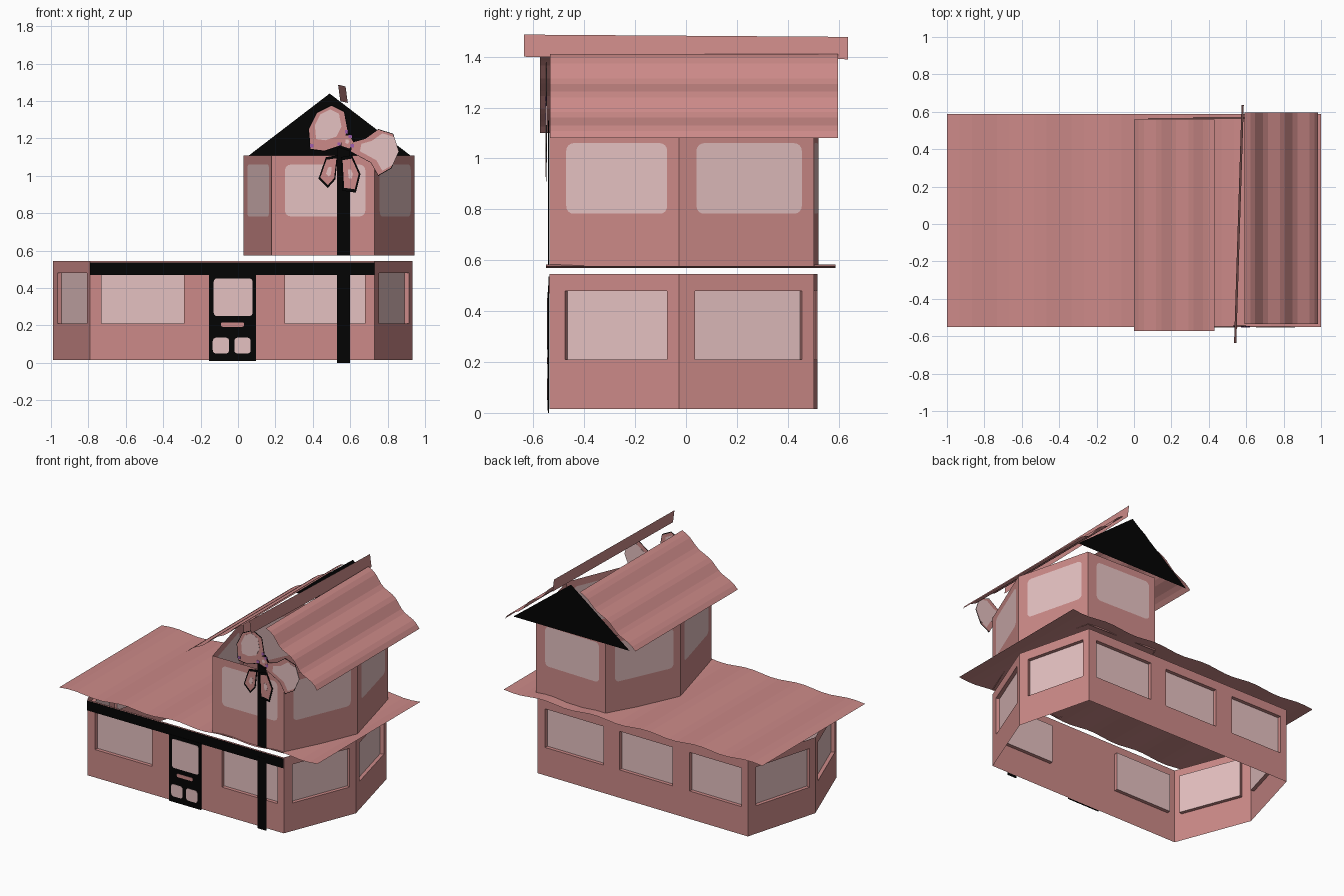
import bpy, bmesh, math
from mathutils import Vector

if "Cube" in bpy.data.objects:
    bpy.data.objects.remove(bpy.data.objects["Cube"])


def srgb(r, g, b):
    lin = [((c / 255 + 0.055) / 1.055) ** 2.4 if c > 10 else c / 255 / 12.92 for c in (r, g, b)]
    return (*lin, 1)


def material(name, rgb):
    m = bpy.data.materials.new(name)
    m.diffuse_color = srgb(*rgb)
    m.use_nodes = True
    m.node_tree.nodes["Principled BSDF"].inputs["Base Color"].default_value = m.diffuse_color
    return m


PINK, PALE, BLACK, PURPLE = 0, 1, 2, 3
MATS = [material("dusty pink", (204, 138, 136)), material("pale window pink", (229, 193, 193)),
        material("black", (3, 3, 3)), material("purple", (160, 95, 175))]


def make(name, polys):
    """Mesh from (corner points, colour) polygons."""
    me = bpy.data.meshes.new(name)
    bm = bmesh.new()
    for m in MATS:
        me.materials.append(m)
    for pts, mat in polys:
        f = bm.faces.new([bm.verts.new(p) for p in pts])
        f.material_index = mat
    bmesh.ops.remove_doubles(bm, verts=bm.verts, dist=0.0002)
    bm.to_mesh(me)
    bm.free()
    ob = bpy.data.objects.new(name, me)
    bpy.context.collection.objects.link(ob)
    return ob


def arc(cx, cz, r, a0, n=4):
    return [(cx + r * math.cos(a0 + i / n * math.pi / 2), cz + r * math.sin(a0 + i / n * math.pi / 2))
            for i in range(n + 1)]


def corners(x0, x1, z0, z1, r):
    """Four corner arcs of a rounded rectangle, counter-clockwise."""
    h = math.pi / 2
    return [arc(x0 + r, z0 + r, r, 2 * h), arc(x1 - r, z0 + r, r, 3 * h),
            arc(x1 - r, z1 - r, r, 0), arc(x0 + r, z1 - r, r, h)]


def wall(p0, p1, z0, z1, windows, wz, recess=0.0, radius=0.0):
    """Flat wall from p0 to p1 with windows cut in (spans along its length)."""
    p0, p1 = Vector(p0), Vector(p1)
    d = (p1 - p0).normalized()
    inward = Vector((-d.y, d.x))
    length = (p1 - p0).length

    def pt(u, z, depth=0.0):
        q = p0 + d * u + inward * depth
        return (q.x, q.y, z)

    def quad(a, b, c, e):
        out.append(([pt(a, c), pt(b, c), pt(b, e), pt(a, e)], PINK))

    out, u = [], 0.0
    za, zb = wz
    for w0, w1 in windows:
        a, b = w0 * length, w1 * length
        quad(u, a, z0, z1)
        quad(a, b, z0, za)
        quad(a, b, zb, z1)
        if radius:
            cs = corners(a, b, za, zb, radius)
            out.append(([pt(*q) for c in cs for q in c], PALE))
            for c, k in zip(cs, ((a, za), (b, za), (b, zb), (a, zb))):
                out.append(([pt(*k)] + [pt(*q) for q in reversed(c)], PINK))
        else:
            ring = [(a, za), (b, za), (b, zb), (a, zb)]
            out.append(([pt(*q, recess) for q in ring], PALE))
            for q, s in zip(ring, ring[1:] + ring[:1]):
                out.append(([pt(*q), pt(*s), pt(*s, recess), pt(*q, recess)], PINK))
        u = b
    quad(u, length, z0, z1)
    return out


def storey(name, ring, z0, z1, spans, wz, **kw):
    polys = []
    for i, p in enumerate(ring):
        polys += wall(p, ring[(i + 1) % len(ring)], z0, z1, spans[i], wz, **kw)
    return make(name, polys)


def plate(name, pts, y, t, mat):
    """Thin plate facing front, outline in x and z, centred on y."""
    f = [(x, y - t / 2, z) for x, z in pts]
    b = [(x, y + t / 2, z) for x, z in pts]
    n = len(pts)
    polys = [(f, mat), (b[::-1], mat)]
    polys += [([f[j], f[i], b[i], b[j]], mat) for i in range(n) for j in [(i + 1) % n]]
    return make(name, polys)


def box_plate(name, x0, x1, z0, z1, y, t, mat, r=0.0):
    pts = [q for c in corners(x0, x1, z0, z1, r) for q in c] if r else \
        [(x0, z0), (x1, z0), (x1, z1), (x0, z1)]
    return plate(name, pts, y, t, mat)


def wavy_sheet(name, a, b, y0, y1, n, waves, amp):
    """Corrugated sheet, profile from a to b in x and z, extruded along y."""
    a, b = Vector(a), Vector(b)
    d = (b - a).normalized()
    nrm = Vector((-d.y, d.x))
    prof = [a.lerp(b, i / n) + nrm * amp * math.sin(i / n * waves * 2 * math.pi) for i in range(n + 1)]
    make(name, [([(p.x, y0, p.y), (q.x, y0, q.y), (q.x, y1, q.y), (p.x, y1, p.y)], PINK)
                for p, q in zip(prof, prof[1:])])


# Ground floor: six-sided, open top and bottom, recessed windows
side = [(0.12, 0.91)]
storey("lower_walls",
       [(-0.79, -0.537), (0.73, -0.537), (0.932, -0.028), (0.797, 0.503), (-0.84, 0.517), (-0.99, -0.015)],
       0.015, 0.545,
       [[(0.04, 0.33), (0.685, 0.967)], side, side,
        [(0.037, 0.313), (0.39, 0.643), (0.724, 0.97)], side, side],
       (0.21, 0.48), recess=0.025)

# Upper floor: smaller six-sided room with flush rounded windows
storey("upper_walls",
       [(0.18, -0.537), (0.73, -0.537), (0.943, -0.028), (0.807, 0.503), (0.26, 0.52), (0.03, 0.02)],
       0.573, 1.11, [[(0.13, 0.91)]] * 6, (0.783, 1.06), radius=0.03)

# Roof sheets
wavy_sheet("lower_roof", (-1.0, 0.577), (1.0, 0.577), -0.55, 0.587, 30, 5, 0.008)
wavy_sheet("upper_roof_left", (0.0, 1.10), (0.43, 1.40), -0.573, 0.56, 15, 2.5, 0.007)
wavy_sheet("upper_roof_right", (0.59, 1.41), (0.985, 1.08), -0.535, 0.597, 15, 2.5, 0.01)
make("ridge_strip", [([(0.547, -0.637, 1.40), (0.587, 0.637, 1.39),
                       (0.575, 0.637, 1.478), (0.535, -0.637, 1.487)], PINK)])
make("back_gable", [([(0.94, 0.565, 1.095), (0.04, 0.565, 1.095), (0.49, 0.57, 1.44)], BLACK)])

# Black trim on the front
box_plate("front_band", -0.79, 0.73, 0.47, 0.537, -0.539, 0.003, BLACK)
box_plate("lower_ribbon", 0.53, 0.60, 0.0, 0.50, -0.541, 0.003, BLACK)
box_plate("upper_ribbon", 0.53, 0.60, 0.575, 1.15, -0.541, 0.003, BLACK)

# Door with panes and handle
box_plate("door", -0.155, 0.095, 0.01, 0.475, -0.541, 0.005, BLACK)
box_plate("door_window", -0.13, 0.078, 0.25, 0.452, -0.544, 0.003, PALE, 0.018)
box_plate("door_handle", -0.092, 0.032, 0.193, 0.217, -0.544, 0.003, PINK, 0.009)
for i, x in enumerate((-0.135, -0.02)):
    box_plate(f"door_panel_{i}", x, x + 0.088, 0.05, 0.135, -0.544, 0.003, PALE, 0.018)


# Bow: black outline, pink cloth and pale highlight as nested thin plates
def scaled(pts, s, dx=0.0, dz=0.0):
    cx = sum(p[0] for p in pts) / len(pts)
    cz = sum(p[1] for p in pts) / len(pts)
    return [(cx + (x - cx) * s + dx, cz + (z - cz) * s + dz) for x, z in pts]


BOW_Y = -0.550
bow = {
    "bow_loop_left": ([(0.385, 1.14), (0.375, 1.25), (0.42, 1.34), (0.50, 1.38), (0.57, 1.345),
                       (0.59, 1.24), (0.55, 1.16), (0.46, 1.13)], 0.96, 0.66, 0.0, 0.02),
    "bow_loop_right": ([(0.60, 1.13), (0.61, 1.18), (0.68, 1.20), (0.75, 1.25), (0.83, 1.225),
                        (0.86, 1.13), (0.82, 1.04), (0.75, 1.0), (0.71, 1.07)], 0.97, 0.80, 0.025, 0.0),
    "bow_tail_left": ([(0.43, 0.985), (0.47, 1.10), (0.535, 1.11), (0.52, 0.98), (0.48, 0.935)],
                      0.82, 0.3, 0.0, 0.0),
    "bow_tail_right": ([(0.56, 0.92), (0.55, 1.10), (0.61, 1.11), (0.655, 1.01), (0.63, 0.91)],
                       0.82, 0.25, 0.0, 0.0),
    "bow_knot": ([(0.54, 1.15), (0.55, 1.23), (0.60, 1.23), (0.63, 1.18), (0.60, 1.13)],
                 0.7, 0.25, 0.0, 0.0),
}
for name, (pts, s1, s2, dx, dz) in bow.items():
    plate(name + "_outline", pts, BOW_Y, 0.002, BLACK)
    plate(name, scaled(pts, s1), BOW_Y, 0.004, PINK)
    plate(name + "_highlight", scaled(pts, s2, dx, dz), BOW_Y, 0.006, PALE)
for i, (x, z) in enumerate(((0.395, 1.16), (0.58, 1.235), (0.61, 1.16), (0.54, 1.17), (0.60, 1.21))):
    box_plate(f"bow_speck_{i}", x - 0.009, x + 0.009, z - 0.009, z + 0.009, BOW_Y, 0.0075, PURPLE)
